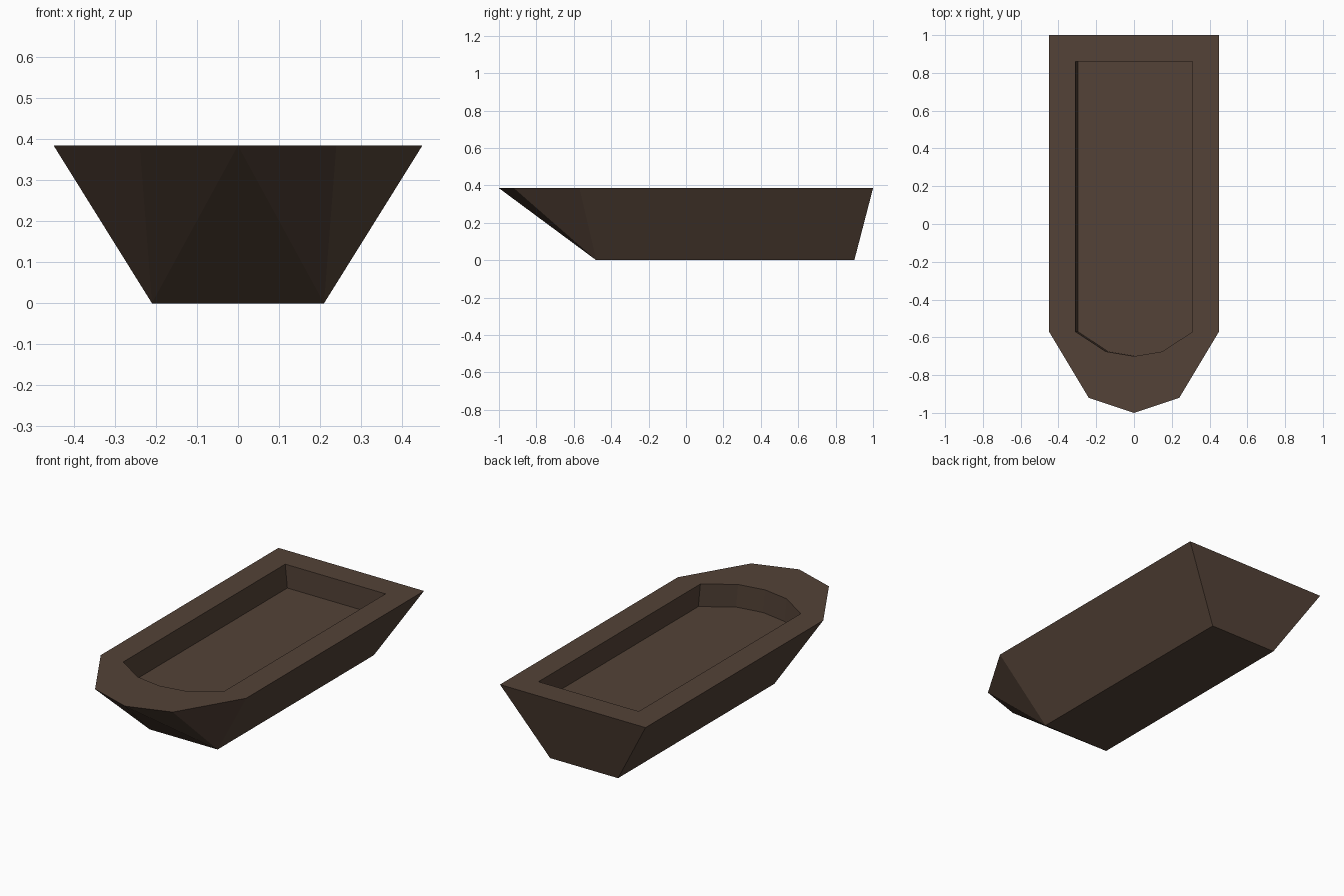
import bpy
import bmesh

if "Cube" in bpy.data.objects:
    bpy.data.objects.remove(bpy.data.objects["Cube"])

HEIGHT, FLOOR_Z, FLOOR_SHIFT = 0.385, 0.255, 0.013


def mirrored(half, z, dx=0.0):
    """Full outline from a right half running stern to bow; the bow tip is on x = 0."""
    left = [(-x, y) for x, y in reversed(half) if x > 0]
    return [(x + dx, y, z) for x, y in half + left]


bm = bmesh.new()


def ring(points):
    return [bm.verts.new(p) for p in points]


def bridge(a, b):
    for i in range(len(a)):
        j = (i + 1) % len(a)
        bm.faces.new((a[i], a[j], b[j], b[i]))


# outlines: deck edge, cavity edge, cavity floor, flat bottom
cavity = [(0.31, 0.86), (0.31, -0.57), (0.15, -0.675), (0, -0.70)]
deck = ring(mirrored([(0.45, 1), (0.45, -0.57), (0.24, -0.92), (0, -1)], HEIGHT))
inner = ring(mirrored(cavity, HEIGHT))
floor = ring(mirrored(cavity, FLOOR_Z, FLOOR_SHIFT))
base = ring(mirrored([(0.21, 0.9), (0.21, -0.48)], 0))

# rim, cavity walls, cavity floor and bottom
bridge(deck, inner)
bridge(inner, floor)
bm.faces.new(floor)
bm.faces.new(base)

# outer sides and stern
bm.faces.new((deck[0], deck[1], base[1], base[0]))
bm.faces.new((deck[5], deck[6], base[3], base[2]))
bm.faces.new((deck[6], deck[0], base[0], base[3]))

# faceted bow: fans from each bottom corner, joined by a central triangle
for i in (1, 2):
    bm.faces.new((deck[i], deck[i + 1], base[1]))
for i in (3, 4):
    bm.faces.new((deck[i], deck[i + 1], base[2]))
bm.faces.new((deck[3], base[1], base[2]))

bmesh.ops.recalc_face_normals(bm, faces=bm.faces)
mesh = bpy.data.meshes.new("boat_hull")
bm.to_mesh(mesh)
bm.free()

# single dark wood colour
wood = bpy.data.materials.new("dark brown wood")
wood.diffuse_color = (0.088, 0.055, 0.038, 1)
wood.use_nodes = True
wood.node_tree.nodes["Principled BSDF"].inputs["Base Color"].default_value = wood.diffuse_color
mesh.materials.append(wood)
hull = bpy.data.objects.new("boat_hull", mesh)
bpy.context.collection.objects.link(hull)
